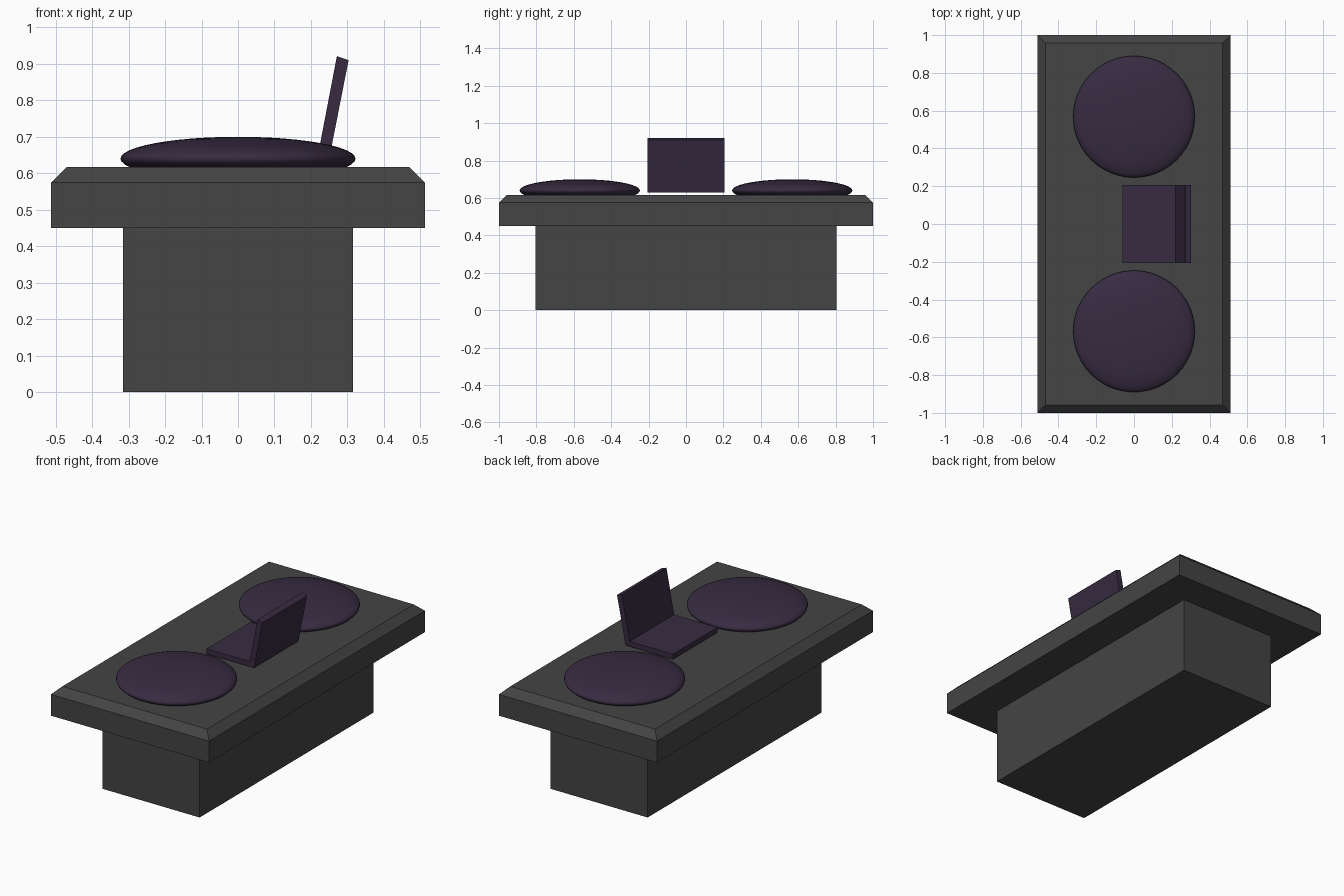
import bpy, bmesh

if "Cube" in bpy.data.objects:
    bpy.data.objects.remove(bpy.data.objects["Cube"])


def material(name, rgb):
    m = bpy.data.materials.new(name)
    m.diffuse_color = (*rgb, 1)
    m.use_nodes = True
    m.node_tree.nodes["Principled BSDF"].inputs["Base Color"].default_value = m.diffuse_color
    return m


grey = material("dark_grey", (0.06, 0.058, 0.058))
purple = material("dark_purple", (0.038, 0.024, 0.053))


def finish(name, bm, mat):
    bmesh.ops.recalc_face_normals(bm, faces=bm.faces)
    me = bpy.data.meshes.new(name)
    bm.to_mesh(me)
    bm.free()
    me.materials.append(mat)
    ob = bpy.data.objects.new(name, me)
    bpy.context.collection.objects.link(ob)
    return ob


def stacked_rects(name, levels, mat):
    """Solid lofted through centred rectangles given as (half x, half y, z)."""
    bm = bmesh.new()
    rings = [[bm.verts.new((sx * hx, sy * hy, z))
              for sx, sy in ((-1, -1), (1, -1), (1, 1), (-1, 1))]
             for hx, hy, z in levels]
    for a, b in zip(rings, rings[1:]):
        for i in range(4):
            j = (i + 1) % 4
            bm.faces.new((a[i], a[j], b[j], b[i]))
    bm.faces.new(rings[0])
    bm.faces.new(rings[-1])
    return finish(name, bm, mat)


def extrude_y(name, profile, half, mat):
    """Solid from an xz profile extruded symmetrically along y."""
    bm = bmesh.new()
    face = bm.faces.new([bm.verts.new((x, -half, z)) for x, z in profile])
    ext = bmesh.ops.extrude_face_region(bm, geom=[face])["geom"]
    bmesh.ops.translate(bm, vec=(0, 2 * half, 0),
                        verts=[v for v in ext if isinstance(v, bmesh.types.BMVert)])
    return finish(name, bm, mat)


# pedestal and chamfered table top
stacked_rects("pedestal", [(0.315, 0.805, 0), (0.315, 0.805, 0.45)], grey)
stacked_rects("table_top", [(0.512, 1.0, 0.45), (0.512, 1.0, 0.575),
                            (0.469, 0.957, 0.617)], grey)

# two flattened domes, partly sunk into the table top
for side, y in (("front", -0.568), ("back", 0.568)):
    bpy.ops.mesh.primitive_uv_sphere_add(segments=48, ring_count=24, radius=1,
                                         location=(0, y, 0.64))
    dome = bpy.context.object
    dome.name = side + "_dome"
    dome.scale = (0.322, 0.322, 0.06)
    bpy.ops.object.transform_apply(location=False, rotation=False, scale=True)
    bpy.ops.object.shade_smooth()
    dome.data.materials.append(purple)

# open folding panel: flat base and leaning screen
extrude_y("panel_base", [(-0.06, 0.63), (0.248, 0.63), (0.254, 0.66), (-0.06, 0.66)],
          0.206, purple)
extrude_y("panel_screen", [(0.216, 0.634), (0.248, 0.63), (0.303, 0.91), (0.271, 0.921)],
          0.206, purple)
